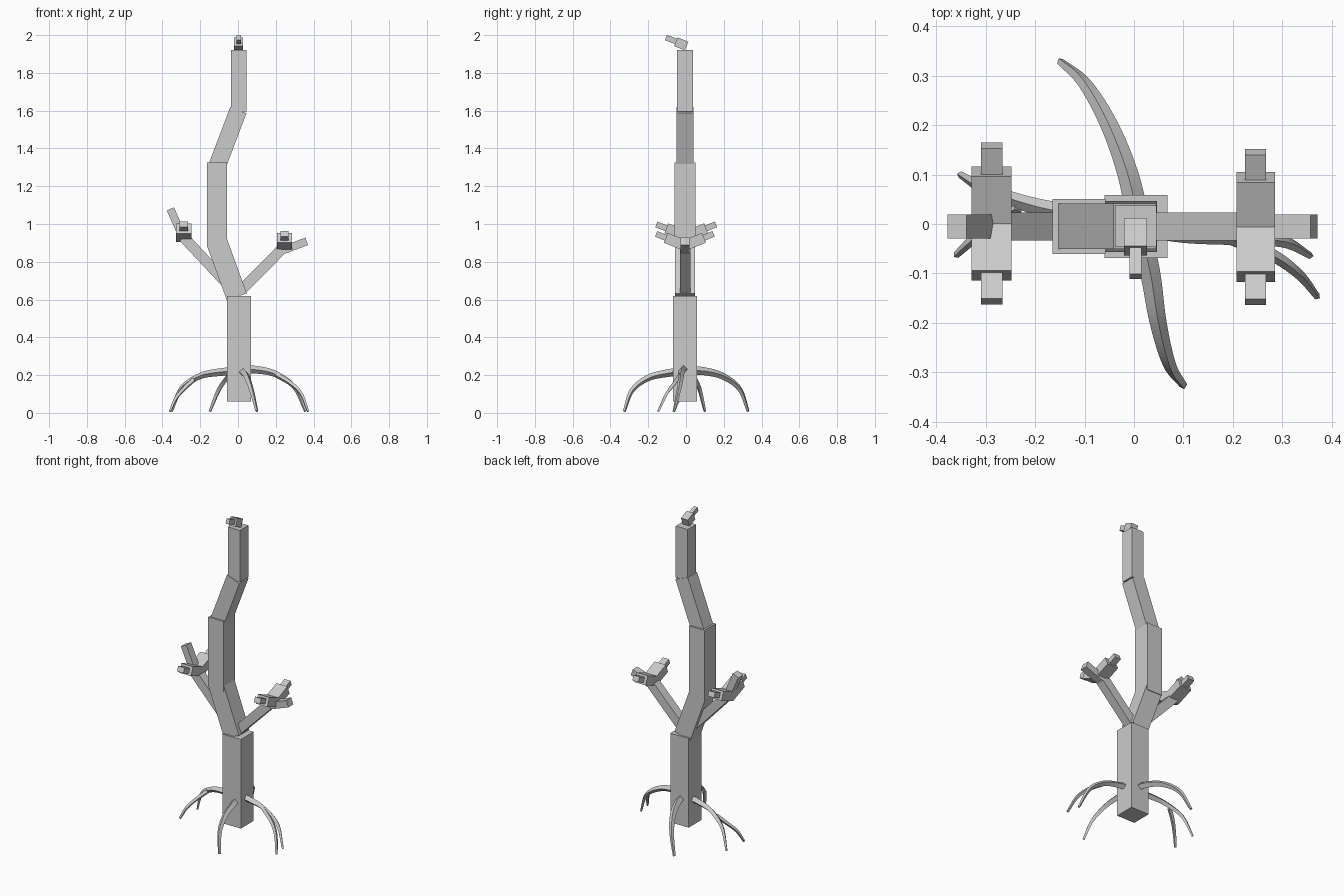
import bpy, bmesh
from mathutils import Vector

if "Cube" in bpy.data.objects:
    bpy.data.objects.remove(bpy.data.objects["Cube"])


def finish(name, bm):
    bmesh.ops.recalc_face_normals(bm, faces=bm.faces)
    me = bpy.data.meshes.new(name)
    bm.to_mesh(me)
    bm.free()
    ob = bpy.data.objects.new(name, me)
    bpy.context.collection.objects.link(ob)
    return ob


def loft(name, rings):
    bm = bmesh.new()
    vs = [[bm.verts.new(p) for p in r] for r in rings]
    for a, b in zip(vs, vs[1:]):
        for i in range(4):
            j = (i + 1) % 4
            bm.faces.new((a[i], a[j], b[j], b[i]))
    bm.faces.new(vs[0])
    bm.faces.new(vs[-1])
    return finish(name, bm)


def beam(name, p, q, side, width, thick):
    """Box from p to q; width runs along side, thick along the remaining axis."""
    p, q, side = Vector(p), Vector(q), Vector(side)
    s = side * width / 2
    t = (q - p).normalized().cross(side).normalized() * thick / 2
    return loft(name, [[c + s + t, c - s + t, c - s - t, c + s - t] for c in (p, q)])


def root(name, pts, r0, r1, steps=6):
    """Tapered diamond-section sweep along a smooth path."""
    P = [Vector(p) for p in pts]
    P = [2 * P[0] - P[1]] + P + [2 * P[-1] - P[-2]]
    path = []
    for i in range(1, len(P) - 2):
        a, b, c, d = P[i - 1:i + 3]
        for k in range(steps):
            t = k / steps
            path.append(0.5 * (2 * b + (c - a) * t + (2 * a - 5 * b + 4 * c - d) * t * t
                               + (3 * b - a - 3 * c + d) * t ** 3))
    path.append(P[-2])
    n = len(path) - 1
    span = path[-1] - path[0]
    side = Vector((-span.y, span.x, 0)).normalized()
    rings = []
    for i, c in enumerate(path):
        tan = (path[min(i + 1, n)] - path[max(i - 1, 0)]).normalized()
        up = tan.cross(side).normalized()
        s = up.cross(tan).normalized()
        r = r0 + (r1 - r0) * (i / n) ** 1.5
        rings.append([c + s * r, c + up * r, c - s * r, c - up * r])
    ob = loft(name, rings)
    bpy.ops.object.select_all(action='DESELECT')
    ob.select_set(True)
    bpy.context.view_layer.objects.active = ob
    bpy.ops.object.shade_smooth_by_angle(angle=0.7)


X, Y, C = (1, 0, 0), (0, 1, 0), -0.005

# Trunk sections: x/z start, x/z end, width in y, thickness
trunk = [
    ((0.004, 0.06), (0.004, 0.62), 0.127, 0.127),
    ((-0.006, 0.614), (-0.112, 0.905), 0.104, 0.112),
    ((-0.111, 0.885), (-0.111, 1.325), 0.112, 0.107),
    ((-0.111, 1.305), (0.002, 1.603), 0.092, 0.092),
    ((0.004, 1.595), (0.004, 1.92), 0.084, 0.084),
]
for i, (a, b, w, t) in enumerate(trunk):
    beam(f"trunk_section_{i + 1}", (a[0], C, a[1]), (b[0], C, b[1]), Y, w, t)

# Tip of the trunk, bent toward the front
beam("tip_base", (0.003, 0.003, 1.942), (0.003, -0.054, 1.965), X, 0.047, 0.05)
beam("tip_end", (0.003, -0.05, 1.966), (0.003, -0.106, 1.987), X, 0.024, 0.03)

# Side branches and their outer prongs
beam("left_branch", (-0.04, C, 0.665), (-0.288, C, 0.93), Y, 0.056, 0.056)
beam("right_branch", (0.022, C, 0.655), (0.23, C, 0.865), Y, 0.056, 0.056)
beam("left_prong", (-0.29, C, 0.925), (-0.358, C, 1.08), Y, 0.048, 0.042)
beam("right_prong", (0.215, C, 0.853), (0.364, C, 0.908), Y, 0.048, 0.042)

# Forked twigs pointing front and back on each branch
for label, x, yc, dz, k in (("left", -0.288, 0.001, 0, 1), ("right", 0.246, -0.006, -0.05, 0.96)):
    for end, s in (("front", -1), ("back", 1)):
        def at(y, z):
            return (x, yc + s * y * k, z + dz)
        beam(f"{label}_{end}_twig", at(-0.012, 0.932), at(0.105, 0.977), X, 0.081 * k, 0.056)
        beam(f"{label}_{end}_twig_end", at(0.095, 0.973), at(0.158, 0.998), X, 0.044 * k, 0.032)

# Arched roots
root("back_root", [(0.01, 0.0, 0.225), (-0.012, 0.1, 0.22), (-0.05, 0.2, 0.192),
                   (-0.1, 0.285, 0.125), (-0.149, 0.329, 0.008)], 0.023, 0.008)
root("front_root", [(0.01, 0.0, 0.222), (0.033, -0.1, 0.21), (0.049, -0.2, 0.185),
                    (0.072, -0.285, 0.12), (0.1, -0.327, 0.008)], 0.022, 0.008)
root("left_root", [(0.0, 0.0, 0.222), (-0.1, 0.016, 0.215), (-0.2, 0.036, 0.195),
                   (-0.3, 0.07, 0.13), (-0.352, 0.1, 0.008)], 0.022, 0.007)
root("left_root_fork", [(-0.235, 0.035, 0.175), (-0.285, 0.003, 0.128),
                        (-0.33, -0.035, 0.075), (-0.36, -0.063, 0.008)], 0.013, 0.007)
root("right_root", [(0.0, 0.0, 0.23), (0.1, -0.018, 0.228), (0.2, -0.026, 0.205),
                    (0.3, -0.035, 0.135), (0.357, -0.064, 0.008)], 0.022, 0.007)
root("right_root_fork", [(0.2, -0.03, 0.203), (0.28, -0.063, 0.155),
                         (0.335, -0.103, 0.1), (0.371, -0.147, 0.008)], 0.014, 0.007)
